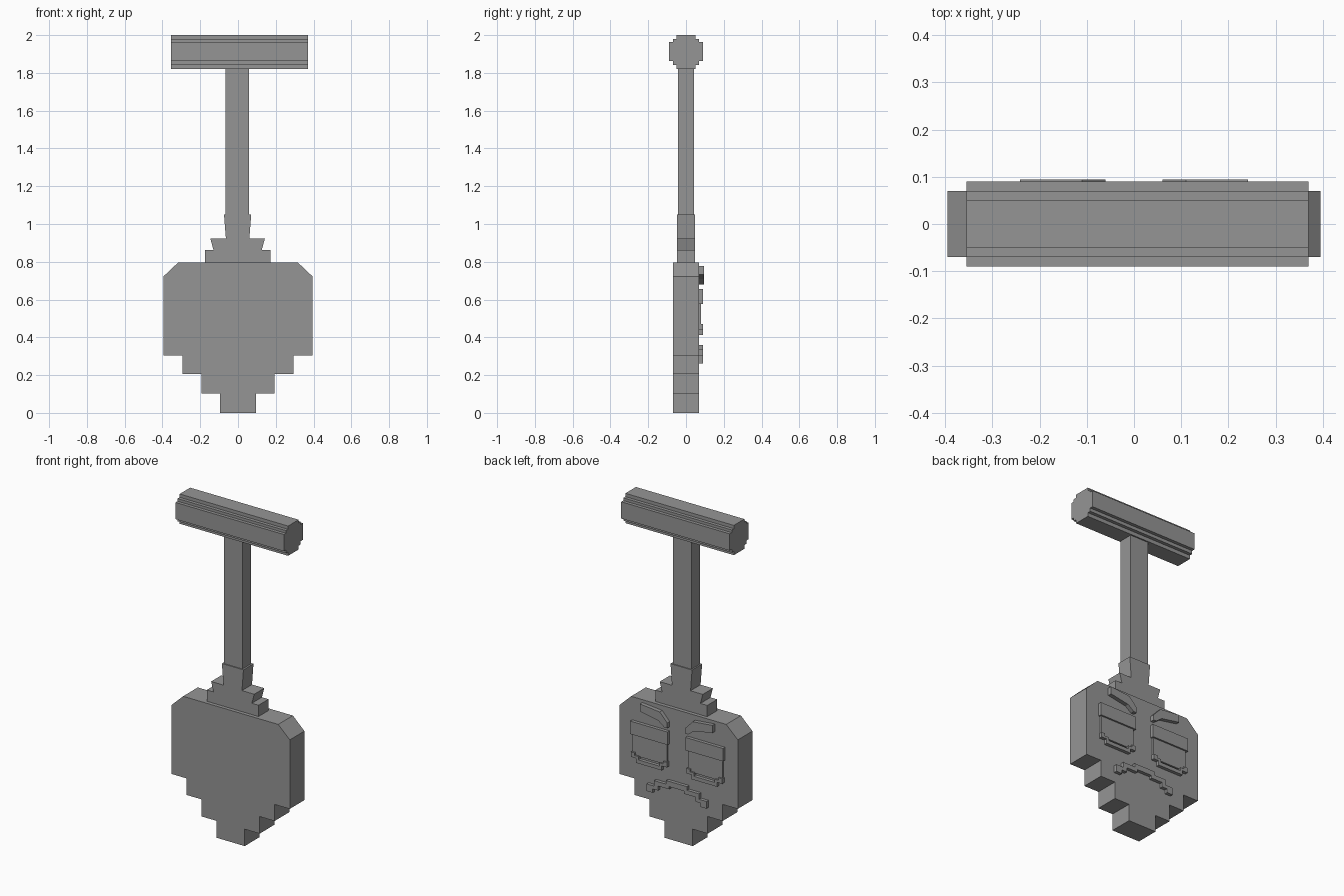
import bpy
import bmesh

cube = bpy.data.objects.get("Cube")
if cube:
    bpy.data.objects.remove(cube, do_unlink=True)

grey = bpy.data.materials.new("plain grey")
grey.use_nodes = True
COLOUR = (0.3, 0.3, 0.3, 1)
grey.diffuse_color = COLOUR
for node in grey.node_tree.nodes:
    if node.type == 'BSDF_PRINCIPLED':
        node.inputs["Base Color"].default_value = COLOUR


def prism(name, outline, start, end, axis='y'):
    """Extrude a flat outline of (across, z) points along x or y."""
    bm = bmesh.new()
    place = (lambda a, z, d: (a, d, z)) if axis == 'y' else (lambda a, z, d: (d, a, z))
    face = bm.faces.new([bm.verts.new(place(a, z, start)) for a, z in outline])
    grown = bmesh.ops.extrude_face_region(bm, geom=[face], use_keep_orig=True)
    for v in grown["geom"]:
        if isinstance(v, bmesh.types.BMVert):
            v.co = place(v.co.x if axis == 'y' else v.co.y, v.co.z, end)
    bmesh.ops.recalc_face_normals(bm, faces=bm.faces)
    mesh = bpy.data.meshes.new(name)
    bm.to_mesh(mesh)
    bm.free()
    mesh.materials.append(grey)
    obj = bpy.data.objects.new(name, mesh)
    bpy.context.collection.objects.link(obj)
    return obj


def mirrored(half, shift=0):
    """Close a right-hand half outline, top to bottom, with its reflection."""
    return [(a + shift, z) for a, z in half] + [(shift - a, z) for a, z in reversed(half)]


def rect(a0, a1, z0, z1):
    return [(a0, z0), (a1, z0), (a1, z1), (a0, z1)]


# Blade with clipped shoulders and a stepped tip
blade = [(0.318, 0.795), (0.395, 0.722), (0.395, 0.305), (0.294, 0.305), (0.294, 0.205),
         (0.194, 0.205), (0.194, 0.102), (0.094, 0.102), (0.094, 0)]
prism("blade", mirrored(blade), -0.07, 0.07)

# Flared collar between blade and shaft
collar = [(0.072, 1.05), (0.062, 0.922), (0.144, 0.922), (0.128, 0.863),
          (0.173, 0.863), (0.173, 0.795)]
prism("collar", mirrored(collar, -0.002), -0.048, 0.048)

# Shaft
prism("shaft", rect(-0.065, 0.059, 1.04, 1.83), -0.042, 0.042)

# Grip bar with a stepped round section
grip = [(0.05, 2), (0.05, 1.98), (0.07, 1.98), (0.07, 1.964), (0.09, 1.964),
        (0.09, 1.863), (0.07, 1.863), (0.07, 1.843), (0.05, 1.843), (0.05, 1.82)]
prism("grip", mirrored(grip), -0.355, 0.37, axis='x')

# Raised face on the back of the blade
BACK, RAISED = 0.07, 0.09
brow = [(0.242, 0.778), (0.11, 0.765), (0.06, 0.712), (0.06, 0.68),
        (0.08, 0.68), (0.12, 0.71), (0.242, 0.732)]
lower_rim = [(0.065, 0.47), (0.065, 0.44), (0.1, 0.44), (0.1, 0.413), (0.27, 0.413),
             (0.27, 0.44), (0.305, 0.44), (0.305, 0.47), (0.28, 0.47), (0.28, 0.455),
             (0.255, 0.455), (0.255, 0.435), (0.115, 0.435), (0.115, 0.455),
             (0.09, 0.455), (0.09, 0.47)]
for side, s in (("left", 1), ("right", -1)):
    def flip(points):
        return [(s * a, z) for a, z in points]
    prism(side + "_brow", flip(brow), BACK, 0.094)
    prism(side + "_eyelid", flip(rect(0.06, 0.31, 0.577, 0.655)), BACK, RAISED)
    prism(side + "_eye", flip(rect(0.07, 0.3, 0.45, 0.577)), BACK, 0.08)
    prism(side + "_eye_rim", flip(lower_rim), BACK, RAISED)

# Frowning mouth
mouth = [(0.07, 0.36), (0.07, 0.338), (0.15, 0.338), (0.15, 0.305), (0.2, 0.305),
         (0.2, 0.262), (0.16, 0.262), (0.16, 0.285), (0.125, 0.285), (0.125, 0.312),
         (0.05, 0.312), (0.05, 0.328)]
prism("mouth", mirrored(mouth), BACK, RAISED)
